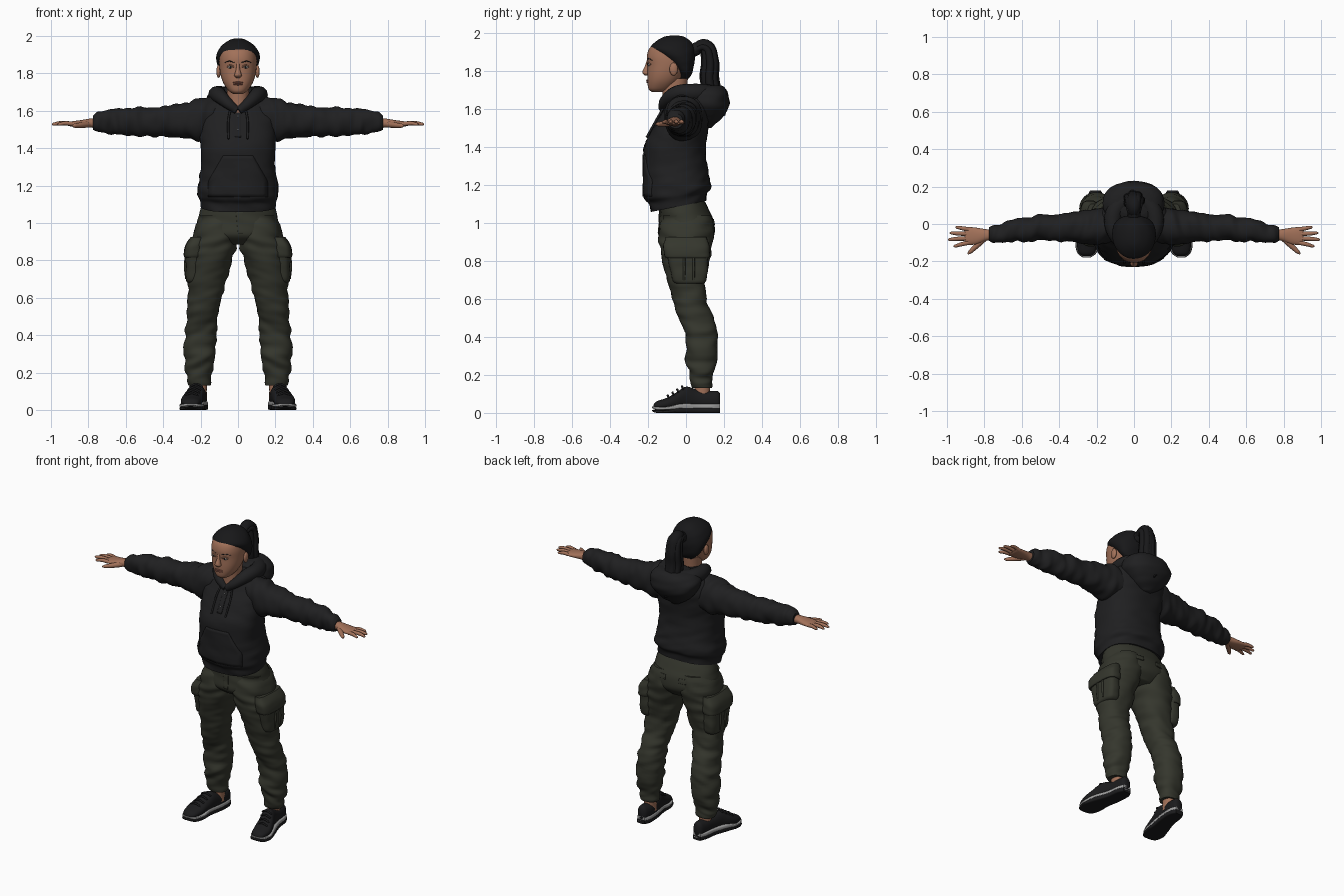
import bpy, bmesh, math, random
from mathutils import Vector, noise
from mathutils.bvhtree import BVHTree

random.seed(4)
cube = bpy.data.objects.get("Cube")
if cube:
    bpy.data.objects.remove(cube)


def material(name, *rgb):
    m = bpy.data.materials.new(name)
    m.use_nodes = True
    m.diffuse_color = (*rgb, 1)
    bsdf = m.node_tree.nodes["Principled BSDF"]
    bsdf.inputs["Base Color"].default_value = (*rgb, 1)
    bsdf.inputs["Roughness"].default_value = .8
    return m


cloth = material("black cloth", .014, .014, .015)
hair = material("dark hair", .009, .009, .01)
olive = material("olive cloth", .035, .037, .026)
skin = material("skin", .36, .165, .1)
lip = material("lips", .27, .1, .07)
rubber = material("black rubber", .011, .011, .012)
grey = material("grey midsole", .33, .33, .33)
white = material("eye white", .5, .46, .42)
made, trees = [], {}


def finish(name, data, mat, mirror):
    ob = bpy.data.objects.new(name, data)
    bpy.context.collection.objects.link(ob)
    data.materials.append(mat)
    if mirror:
        ob.modifiers.new("Mirror", 'MIRROR').use_axis = (True, False, False)
    made.append(ob)
    return ob


def spline(rows, steps):
    """Smooth interpolation through tuples of numbers."""
    out = []
    for i in range(len(rows) - 1):
        a, b, c, d = rows[max(i - 1, 0)], rows[i], rows[i + 1], rows[min(i + 2, len(rows) - 1)]
        for k in range(steps):
            t = k / steps
            out.append([q + t / 2 * (r - p + t * (2 * p - 5 * q + 4 * r - s + t * (3 * (q - r) + s - p)))
                        for p, q, r, s in zip(a, b, c, d)])
    return out + [list(rows[-1])]


def loft(name, mat, axis, rows, mirror=False, power=2.2, fold=0, tilt=0, n=32, steps=5):
    """Skin a body through rows of (position, min u, max u, min v, max v)."""
    bm = bmesh.new()
    rings = []
    path = spline(rows, steps)
    for j, (a, u0, u1, v0, v1) in enumerate(path):
        ring = []
        for i in range(n):
            c, s = math.cos(math.tau * i / n), math.sin(math.tau * i / n)
            cu = math.copysign(abs(c) ** (2 / power), c)
            sv = math.copysign(abs(s) ** (2 / power), s)
            u = (u0 + u1) / 2 + (u1 - u0) / 2 * cu
            v = (v0 + v1) / 2 + (v1 - v0) / 2 * sv
            crease = fold * noise.noise(Vector((u * 9, v * 9, a * 26 + u * 8)))
            u, v = u + c * crease, v + s * crease
            p = {'x': (a, u, v), 'y': (u, a, v), 'z': (u, v, a)}[axis]
            lean = tilt * p[1] * (1 - j / len(path))
            ring.append(bm.verts.new((p[0], p[1], p[2] + lean)))
        rings.append(ring)
    for lo, hi in zip(rings, rings[1:]):
        for i in range(n):
            bm.faces.new((lo[i], lo[(i + 1) % n], hi[(i + 1) % n], hi[i]))
    bm.faces.new(rings[0])
    bm.faces.new(rings[-1])
    bmesh.ops.recalc_face_normals(bm, faces=bm.faces)
    trees[name] = BVHTree.FromBMesh(bm)
    me = bpy.data.meshes.new(name)
    bm.to_mesh(me)
    bm.free()
    return finish(name, me, mat, mirror)


def cord(name, mat, pts, mirror=False):
    """Round tube through points of (x, y, z, radius)."""
    cu = bpy.data.curves.new(name, 'CURVE')
    cu.dimensions, cu.bevel_depth, cu.bevel_resolution = '3D', 1, 4
    cu.resolution_u, cu.use_fill_caps = 8, True
    sp = cu.splines.new('BEZIER')
    sp.bezier_points.add(len(pts) - 1)
    for bp, p in zip(sp.bezier_points, pts):
        bp.co, bp.radius = p[:3], p[3]
        bp.handle_left_type = bp.handle_right_type = 'AUTO'
    return finish(name, cu, mat, mirror)


def blob(name, mat, centre, size, mirror=False):
    bm = bmesh.new()
    bmesh.ops.create_uvsphere(bm, u_segments=20, v_segments=12, radius=1)
    bmesh.ops.scale(bm, vec=size, verts=bm.verts)
    bmesh.ops.translate(bm, vec=centre, verts=bm.verts)
    me = bpy.data.meshes.new(name)
    bm.to_mesh(me)
    bm.free()
    return finish(name, me, mat, mirror)


def surface(target, x, z, facing=1):
    """Depth of a body's surface, seen from the front (1) or back (-1)."""
    hit = trees[target].ray_cast(Vector((x, -facing, z)), Vector((0, facing, 0)))[0]
    return hit.y if hit else 0


def patch(name, mat, target, z0, z1, edges, facing=1, mirror=False, lift=.005, n=12):
    """Thin cloth plate lying on a body; edges(t) gives its two x limits."""
    bm = bmesh.new()
    grid = []
    for j in range(n + 1):
        z = z0 + (z1 - z0) * j / n
        a, b = edges(j / n)
        xs = [a + (b - a) * i / n for i in range(n + 1)]
        grid.append([bm.verts.new((x, surface(target, x, z, facing) - facing * lift, z)) for x in xs])
    for lo, hi in zip(grid, grid[1:]):
        for i in range(n):
            quad = [lo[i], lo[i + 1], hi[i + 1], hi[i]]
            bm.faces.new(quad if facing > 0 else quad[::-1])
    me = bpy.data.meshes.new(name)
    bm.to_mesh(me)
    bm.free()
    ob = finish(name, me, mat, mirror)
    ob.modifiers.new("Thickness", 'SOLIDIFY').thickness = .008
    return ob


# Hoodie body with gathered hem, sleeves with cuffs
loft("hoodie_body", cloth, 'z', [
    (1.095, -.2, .2, -.185, .105), (1.135, -.205, .205, -.195, .11), (1.165, -.217, .217, -.22, .13),
    (1.22, -.212, .212, -.224, .125), (1.3, -.2, .2, -.222, .11), (1.41, -.2, .2, -.222, .106),
    (1.5, -.205, .205, -.185, .118), (1.59, -.2, .2, -.125, .125), (1.66, -.15, .15, -.085, .11),
    (1.7, -.08, .08, -.06, .08)], power=2.4, fold=.008, tilt=.2, n=48)
loft("sleeves", cloth, 'x', [
    (.1, -.09, .1, 1.47, 1.67), (.2, -.11, .088, 1.44, 1.665), (.3, -.1, .07, 1.455, 1.64),
    (.42, -.09, .052, 1.46, 1.62), (.55, -.092, .04, 1.468, 1.612), (.66, -.097, .02, 1.47, 1.607),
    (.72, -.1, 0, 1.48, 1.6), (.75, -.098, -.012, 1.487, 1.59), (.775, -.09, -.02, 1.5, 1.575)],
    mirror=True, fold=.016, steps=8)

# Hood: rolled edge round the neck and hanging pouch
cord("hood_rim", cloth, [(.005, -.125, 1.6, .02), (.055, -.11, 1.64, .03), (.1, -.05, 1.68, .042),
                         (.11, .04, 1.685, .048), (.07, .11, 1.68, .05), (0, .14, 1.675, .05)], mirror=True)
loft("hood_pouch", cloth, 'z', [
    (1.5, -.03, .03, .08, .13), (1.55, -.1, .1, .05, .185), (1.61, -.155, .155, .01, .225),
    (1.67, -.165, .165, 0, .222), (1.71, -.13, .13, .02, .205), (1.725, -.09, .09, .05, .18)], fold=.01)

# Front pocket, neck placket, buttons and drawstrings
patch("front_pocket", cloth, "hoodie_body", 1.14, 1.36,
      lambda t: (-.16 + .08 * max(0, t * 1.6 - .6), .16 - .08 * max(0, t * 1.6 - .6)))
patch("neck_placket", cloth, "hoodie_body", 1.46, 1.61, lambda t: (-.016, .016), lift=.004)
for z in (1.5, 1.57):
    blob("button", grey, (0, surface("hoodie_body", 0, z) - .008, z), (.004, .003, .004))
cord("drawstrings", cloth, [(x, surface("hoodie_body", x, z) - .008, z, .006)
                            for x, z in ((.04, 1.61), (.05, 1.56), (.052, 1.5), (.05, 1.45))], mirror=True)

# Trousers: seat, legs, pockets
loft("trouser_seat", olive, 'z', [
    (1.13, -.185, .185, -.15, .09), (1.06, -.205, .205, -.14, .125), (.99, -.217, .217, -.143, .15),
    (.93, -.2, .2, -.14, .145), (.885, -.09, .09, -.09, .11)], fold=.006)
loft("trouser_legs", olive, 'z', [
    (1.04, .01, .205, -.125, .13), (.93, .003, .238, -.146, .15), (.84, .018, .252, -.136, .13),
    (.72, .055, .265, -.1, .108), (.6, .085, .27, -.07, .11), (.5, .108, .276, -.04, .14),
    (.4, .115, .285, -.003, .166), (.28, .124, .285, 0, .166), (.21, .135, .277, .015, .145),
    (.165, .14, .265, .025, .14), (.13, .145, .258, .035, .135)], mirror=True, fold=.014, steps=8)
loft("cargo_pockets", olive, 'z', [
    (.68, .2, .268, -.05, .095), (.7, .19, .278, -.07, .108), (.78, .19, .28, -.09, .115),
    (.86, .19, .275, -.105, .115)], mirror=True, power=3.2, fold=.006)
loft("cargo_flaps", olive, 'z', [
    (.815, .19, .284, -.105, .12), (.83, .185, .29, -.112, .124), (.88, .185, .283, -.12, .124),
    (.925, .18, .25, -.11, .11)], mirror=True, power=3.2, fold=.005)
for y in (-.01, .04):
    cord("pocket_pleats", olive, [(.276, y, .7, .006), (.282, y, .76, .007), (.28, y, .82, .006)], mirror=True)
patch("fly", olive, "trouser_seat", .94, 1.06, lambda t: (-.012 * t, .028), lift=.003)
patch("back_pocket_flaps", olive, "trouser_seat", .99, 1.02, lambda t: (.05, .155), facing=-1, mirror=True)

# Ankles and shoes, toes turned out
loft("ankles", skin, 'z', [(.06, .165, .24, .04, .13), (.11, .167, .238, .045, .125),
                           (.17, .16, .24, .045, .13)], mirror=True)
loft("shoe_uppers", rubber, 'y', [
    (-.172, .235, .27, .02, .04), (-.155, .21, .295, .015, .06), (-.1, .192, .306, .015, .08),
    (-.05, .185, .293, .015, .108), (0, .175, .27, .015, .138), (.06, .168, .252, .015, .122),
    (.12, .165, .245, .015, .115), (.165, .172, .238, .015, .115), (.18, .185, .225, .03, .1)], mirror=True)


def sole(name, mat, z0, z1, grow):
    outline = [(-.18, .235, .27), (-.155, .203, .3), (-.1, .183, .312), (-.03, .18, .293),
               (.06, .165, .262), (.14, .162, .25), (.18, .18, .232)]
    rows = [(y, a - grow, b + grow, z0 + (.01 if y < -.16 else 0), z1 - (.015 if y < -.09 else 0))
            for y, a, b in outline]
    loft(name, mat, 'y', rows, mirror=True, power=5)


sole("outsoles", rubber, 0, .03, .002)
sole("midsoles", grey, .016, .048, 0)
for k in range(4):
    y = -.09 + .025 * k
    z = .088 + .016 * k
    x = .248 - .008 * k
    cord("laces", rubber, [(x - .035, y, z - .012, .005), (x, y - .006, z + .003, .006),
                           (x + .035, y, z - .012, .005)], mirror=True)

# Hands
loft("palms", skin, 'x', [(.74, -.085, -.03, 1.505, 1.56), (.79, -.09, -.028, 1.51, 1.558),
                          (.84, -.108, -.02, 1.512, 1.55), (.89, -.112, -.016, 1.515, 1.543),
                          (.905, -.105, -.022, 1.52, 1.538)], mirror=True)
for name, root, tip, reach in (("index", -.1, -.118, .965), ("middle", -.077, -.083, .995),
                               ("ring", -.053, -.048, .985), ("little", -.029, -.018, .955)):
    cord(name + "_fingers", skin, [(.885, root, 1.53, .012), (reach - .04, (root + tip) / 2, 1.533, .011),
                                   (reach - .008, tip, 1.528, .008), (reach, tip, 1.527, .003)], mirror=True)
cord("thumbs", skin, [(.8, -.075, 1.528, .018), (.84, -.115, 1.523, .015),
                      (.875, -.148, 1.52, .011), (.888, -.16, 1.52, .004)], mirror=True)

# Neck, head and face
loft("neck", skin, 'z', [(1.57, -.07, .07, -.125, .02), (1.65, -.058, .058, -.122, 0),
                         (1.76, -.06, .06, -.13, .01)])
loft("head", skin, 'z', [
    (1.69, -.025, .025, -.18, -.12), (1.705, -.048, .048, -.197, -.08), (1.74, -.074, .074, -.203, -.04),
    (1.78, -.09, .09, -.204, -.01), (1.83, -.099, .099, -.203, .02), (1.88, -.1, .1, -.206, .03),
    (1.925, -.09, .09, -.188, .02), (1.955, -.06, .06, -.14, 0), (1.965, -.02, .02, -.1, -.04)], n=48)
loft("nose", skin, 'z', [(1.776, -.01, .01, -.215, -.19), (1.787, -.02, .02, -.228, -.19),
                         (1.8, -.017, .017, -.229, -.19), (1.825, -.01, .01, -.217, -.19),
                         (1.855, -.008, .008, -.207, -.19)], n=16)
blob("ears", skin, (.104, -.065, 1.81), (.012, .022, .034), mirror=True)
eye = surface("head", .04, 1.833)
blob("eyes", white, (.04, eye + .004, 1.833), (.015, .008, .007), mirror=True)
blob("irises", hair, (.04, eye - .002, 1.833), (.006, .004, .006), mirror=True)
cord("eyelids", skin, [(x, surface("head", x, z) - .001, z, .004)
                       for x, z in ((.022, 1.834), (.04, 1.843), (.059, 1.834))], mirror=True)
cord("eyebrows", hair, [(x, surface("head", x, z) + .001, z, r) for x, z, r in
                        ((.018, 1.857, .003), (.045, 1.865, .003), (.07, 1.857, .002))], mirror=True)
for z, h in ((1.751, .005), (1.742, .006)):
    blob("lips", lip, (0, surface("head", 0, z) + .003, z), (.027, .009, h))

# Hair swept back into a ponytail
loft("hair_cap", hair, 'z', [
    (1.76, -.05, .05, -.03, .015), (1.79, -.085, .085, -.04, .032), (1.84, -.108, .108, -.09, .044),
    (1.88, -.116, .116, -.145, .046), (1.92, -.107, .107, -.186, .042), (1.955, -.08, .08, -.16, .025),
    (1.98, -.04, .04, -.115, -.01), (1.987, -.012, .012, -.075, -.045)], fold=.004, n=48)
cord("hair_tie", rubber, [(0, .03, 1.905, .034), (0, .062, 1.92, .034)])
tail = [(0, .04, 1.91, .026), (0, .1, 1.93, .038), (0, .126, 1.86, .046), (0, .124, 1.75, .05),
        (0, .155, 1.65, .045), (0, .195, 1.57, .015)]
cord("ponytail", hair, tail)
for k in range(7):
    turn = math.tau * k / 7
    cord("ponytail_strand", hair, [
        (x + math.cos(turn) * r * .75, y + math.sin(turn) * r * .6, z + random.uniform(-.01, .01), r * .45)
        for x, y, z, r in tail])

# Smooth shading with crisp rims
bpy.ops.object.select_all(action='DESELECT')
for ob in made:
    if ob.type == 'MESH':
        ob.select_set(True)
        bpy.context.view_layer.objects.active = ob
bpy.ops.object.shade_smooth_by_angle(angle=math.radians(50))
